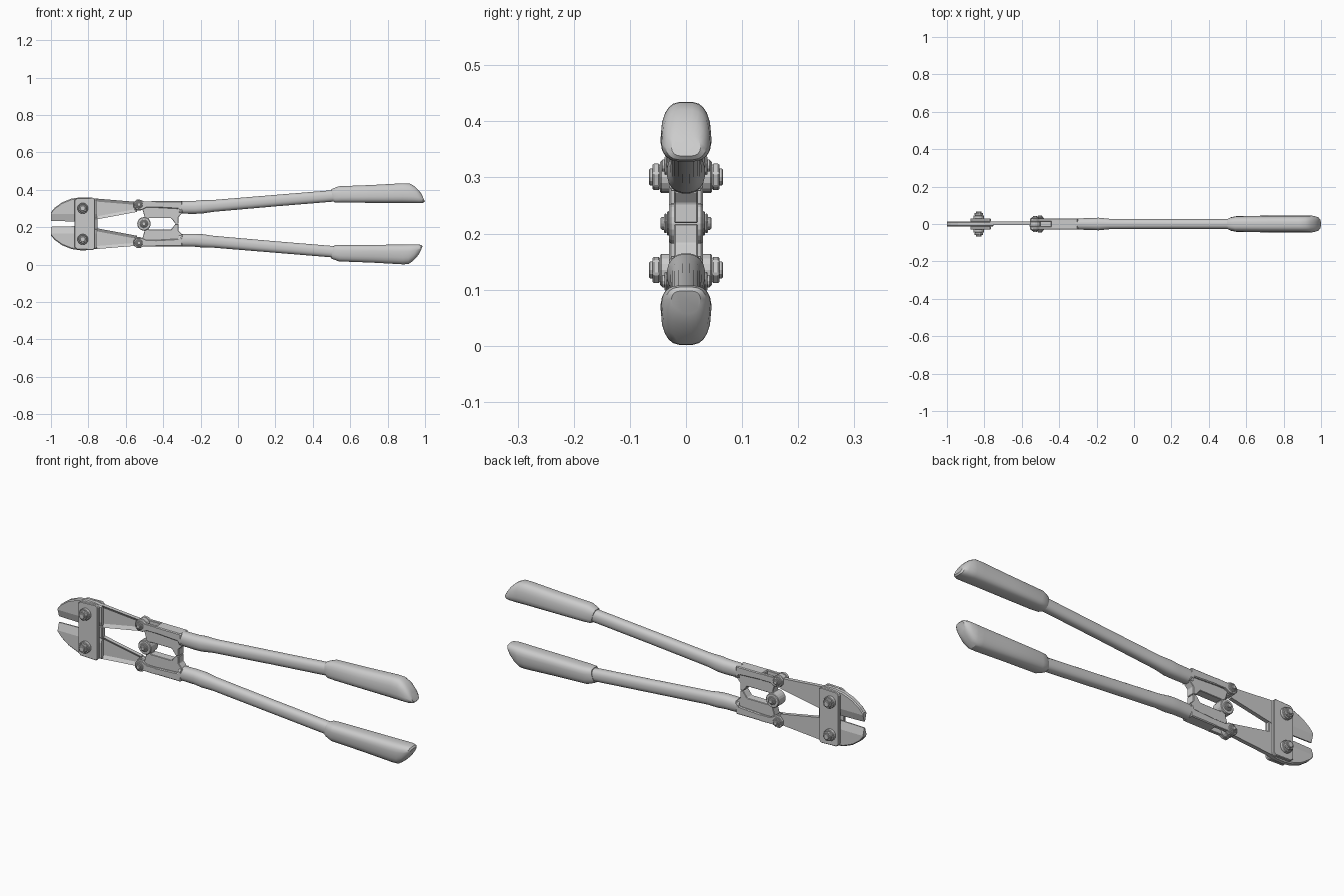
import bpy, bmesh, math

if "Cube" in bpy.data.objects:
    bpy.data.objects.remove(bpy.data.objects["Cube"])

C = 0.218  # height of the mirror line between the two halves


def finish(name, bm, bevel=0.0, smooth=False):
    bmesh.ops.recalc_face_normals(bm, faces=bm.faces[:])
    me = bpy.data.meshes.new(name)
    bm.to_mesh(me)
    bm.free()
    ob = bpy.data.objects.new(name, me)
    bpy.context.collection.objects.link(ob)
    if bevel:
        m = ob.modifiers.new("edge", 'BEVEL')
        m.width = bevel
        m.segments = 1
        m.limit_method = 'ANGLE'
        m.angle_limit = math.radians(40)
    if smooth:
        bpy.ops.object.select_all(action='DESELECT')
        ob.select_set(True)
        bpy.context.view_layer.objects.active = ob
        bpy.ops.object.shade_smooth_by_angle(angle=math.radians(30))
    return ob


def prism(name, pts, y0, y1, s=1, bevel=0.003, recess=None):
    """Extrude an (x, h) outline from y0 to y1; h is measured from the mirror line."""
    bm = bmesh.new()
    front = bm.faces.new([bm.verts.new((x, y0, C + s * h)) for x, h in pts])
    ext = bmesh.ops.extrude_face_region(bm, geom=[front], use_keep_orig=True)
    for v in ext['geom']:
        if isinstance(v, bmesh.types.BMVert):
            v.co.y = y1
    bmesh.ops.recalc_face_normals(bm, faces=bm.faces[:])
    if recess:
        bm.faces.ensure_lookup_table()
        f = min(bm.faces, key=lambda q: q.calc_center_median().y)
        bmesh.ops.inset_region(bm, faces=[f], thickness=recess[0], use_even_offset=True)
        f = min((q for q in bm.faces if all(abs(v.co.y - y0) < 1e-5 for v in q.verts)),
                key=lambda q: abs(q.calc_center_median().x - sum(p[0] for p in pts) / len(pts)) - q.calc_area())
        for v in f.verts:
            v.co.y += recess[1]
    return finish(name, bm, bevel)


def circle(x, h, r, n, turn=0.0):
    return [(x + r * math.cos(turn + 2 * math.pi * i / n),
             h + r * math.sin(turn + 2 * math.pi * i / n)) for i in range(n)]


def loft(name, rings, bevel=0.0, smooth=False):
    bm = bmesh.new()
    loops = [[bm.verts.new(p) for p in ring] for ring in rings]
    n = len(loops[0])
    for a, b in zip(loops, loops[1:]):
        for i in range(n):
            bm.faces.new((a[i], a[(i + 1) % n], b[(i + 1) % n], b[i]))
    bm.faces.new(loops[0])
    bm.faces.new(loops[-1])
    return finish(name, bm, bevel, smooth)


def tube(name, secs, s, power, egg=0.0, n=20):
    """Loft rounded sections given as (x, centre h, half height, half width, slant)."""
    rings = []
    for x, h, rz, ry, slant in secs:
        ring = []
        for i in range(n):
            a = 2 * math.pi * (i + 0.5) / n
            c, d = math.cos(a), math.sin(a)
            u = math.copysign(abs(c) ** (2 / power), c)
            v = math.copysign(abs(d) ** (2 / power), d)
            ring.append((x - slant * v, ry * u * (1 - egg * max(v, 0)), C + s * (h + rz * v)))
        rings.append(ring)
    return loft(name, rings, smooth=True)


def bolt(name, x, h, r, y_in, y_mid, y_out, s):
    """Washer, hexagonal head and shank end on both faces."""
    for side, label in ((-1, "front"), (1, "back")):
        prism(f"{name}_washer_{label}", circle(x, h, r * 1.15, 16), side * y_in, side * y_mid, s, 0.002)
        prism(f"{name}_hex_{label}", circle(x, h, r, 6, 0.3), side * y_mid, side * (y_out - 0.006), s, 0.003)
        prism(f"{name}_end_{label}", circle(x, h, r * 0.6, 12), side * (y_out - 0.008), side * y_out, s, 0.002)


for s, tag in ((1, "upper"), (-1, "lower")):
    # Cutting jaw with bevelled edge
    outline = [(-1.0, 0.016, 0.062), (-0.98, 0.015, 0.086), (-0.94, 0.014, 0.115), (-0.89, 0.013, 0.135),
               (-0.84, 0.013, 0.142), (-0.80, 0.013, 0.141), (-0.755, 0.018, 0.133)]
    loft(f"jaw_{tag}", [[(x, -0.003, C + s * lo), (x, -0.014, C + s * 0.052), (x, -0.014, C + s * (hi - 0.006)),
                         (x, -0.009, C + s * hi), (x, 0.009, C + s * hi), (x, 0.014, C + s * (hi - 0.006)),
                         (x, 0.014, C + s * 0.052), (x, 0.003, C + s * lo)] for x, lo, hi in outline])
    # Jaw arm with recessed front and rounded end
    prism(f"jaw_arm_{tag}", [(-0.77, 0.136), (-0.54, 0.117), (-0.54, 0.064), (-0.77, 0.021)],
          -0.006, 0.014, s, 0.0, (0.016, 0.01))
    prism(f"jaw_arm_end_{tag}", circle(-0.53, 0.1, 0.03, 16), -0.013, 0.014, s)
    bolt(f"jaw_bolt_{tag}", -0.83, 0.083, 0.025, 0.028, 0.046, 0.066, s)
    bolt(f"link_bolt_{tag}", -0.53, 0.103, 0.018, 0.029, 0.034, 0.044, s)

    # Handle head: forked plates, solid rail and thinner inner web
    fork = [(-0.557, 0.092), (-0.557, 0.114), (-0.543, 0.129), (-0.52, 0.128), (-0.505, 0.12),
            (-0.44, 0.121), (-0.44, 0.087), (-0.49, 0.087), (-0.515, 0.075), (-0.543, 0.076)]
    for y0, y1, label in ((-0.03, -0.014, "front"), (0.014, 0.03, "back")):
        prism(f"fork_{label}_{tag}", fork, y0, y1, s, 0.002)
    prism(f"head_rail_{tag}", [(-0.445, 0.121), (-0.30, 0.121), (-0.295, 0.055), (-0.318, 0.08), (-0.445, 0.087)],
          -0.03, 0.03, s, 0.004)
    prism(f"head_web_{tag}", [(-0.515, 0.09), (-0.30, 0.09), (-0.30, 0.056), (-0.318, 0.036), (-0.318, 0.001),
                              (-0.335, 0.001), (-0.357, 0.03), (-0.468, 0.03), (-0.475, 0.0),
                              (-0.52, 0.0), (-0.525, 0.05)][:8] + [(-0.478, 0.03), (-0.478, 0.0), (-0.52, 0.0), (-0.5, 0.04)],
          -0.021, 0.021, s, 0.002)

    # Handle tube with its socket
    tube(f"handle_{tag}", [(-0.315, 0.088, 0.034, 0.03, 0), (-0.23, 0.088, 0.035, 0.032, 0),
                           (-0.19, 0.091, 0.036, 0.034, 0), (-0.13, 0.096, 0.032, 0.028, 0),
                           (0.2, 0.124, 0.031, 0.027, 0), (0.53, 0.151, 0.031, 0.027, 0)], s, 2.4)
    # Rubber grip
    e = 0.0 if s > 0 else 0.012
    tube(f"grip_{tag}", [(0.505, 0.15, 0.034, 0.03, 0.008), (0.515, 0.151, 0.038, 0.036, 0.008),
                         (0.548, 0.157, 0.044, 0.043, 0.01), (0.72, 0.160, 0.048, 0.045, 0),
                         (0.88, 0.164, 0.053, 0.046, 0), (0.92 - e / 2, 0.163, 0.053, 0.046, 0.004),
                         (0.958 - e, 0.156, 0.046, 0.044, 0.015), (0.98 - e, 0.146, 0.033, 0.036, 0.013),
                         (0.99 - e, 0.14, 0.02, 0.026, 0.009)], s, 3.2, 0.2)

# Side plates clamping both jaws
half = [(-0.875, 0.125), (-0.862, 0.137), (-0.775, 0.140), (-0.765, 0.130)]
plate = half + [(x, -h) for x, h in reversed(half)]
for y0, y1, label in ((-0.03, -0.013, "front"), (0.013, 0.03, "back")):
    prism(f"side_plate_{label}", plate, y0, y1)
# Stop block between the jaws
prism("jaw_stop", [(-0.775, 0.03), (-0.752, 0.03), (-0.752, -0.03), (-0.775, -0.03)], -0.012, 0.012)
# Centre pivot joining the two handle heads
prism("centre_knuckle", circle(-0.503, 0, 0.036, 20), -0.03, 0.03)
bolt("centre_bolt", -0.503, 0.0, 0.019, 0.029, 0.034, 0.045, 1)
